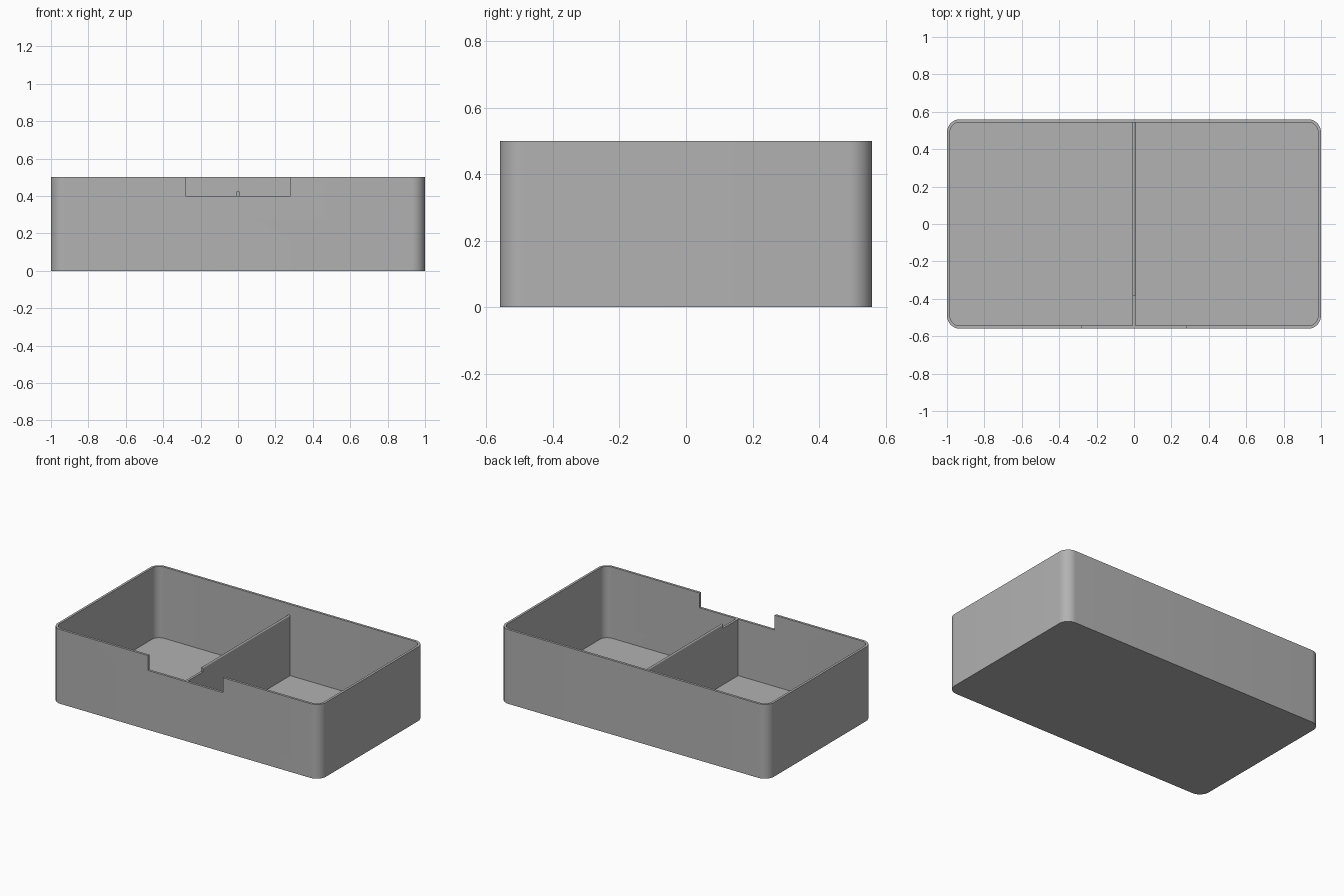
import bpy
import bmesh
from math import sin, cos, pi, radians

if "Cube" in bpy.data.objects:
    bpy.data.objects.remove(bpy.data.objects["Cube"], do_unlink=True)

LENGTH, DEPTH, HEIGHT = 2.0, 1.12, 0.5
WALL, FLOOR, RADIUS = 0.016, 0.02, 0.07
NOTCH_HALF, NOTCH_Z, NOTCH_REACH = 0.28, 0.4, -0.385
DIVIDER_HALF, DIVIDER_TOP = 0.008, 0.428

grey = bpy.data.materials.new("plain grey")
grey.use_nodes = True
colour = (0.445, 0.445, 0.445, 1)
grey.diffuse_color = colour
grey.node_tree.nodes["Principled BSDF"].inputs["Base Color"].default_value = colour


def rounded_rectangle(half_x, half_y, radius, steps=12):
    corners = [(1, 1), (-1, 1), (-1, -1), (1, -1)]
    points = []
    for i, (sx, sy) in enumerate(corners):
        for k in range(steps + 1):
            a = (i + k / steps) * pi / 2
            points.append((sx * (half_x - radius) + radius * cos(a),
                           sy * (half_y - radius) + radius * sin(a)))
    return points


def prism(name, points, start, end, along="z"):
    """Extrude a flat outline along z, or an (x, z) outline along y."""
    place = (lambda p, t: (p[0], p[1], t)) if along == "z" else (lambda p, t: (p[0], t, p[1]))
    bm = bmesh.new()
    bottom = [bm.verts.new(place(p, start)) for p in points]
    top = [bm.verts.new(place(p, end)) for p in points]
    bm.faces.new(bottom)
    bm.faces.new(top)
    for i in range(len(points)):
        j = (i + 1) % len(points)
        bm.faces.new((bottom[i], bottom[j], top[j], top[i]))
    bmesh.ops.recalc_face_normals(bm, faces=bm.faces)
    mesh = bpy.data.meshes.new(name)
    bm.to_mesh(mesh)
    bm.free()
    mesh.materials.append(grey)
    obj = bpy.data.objects.new(name, mesh)
    bpy.context.collection.objects.link(obj)
    return obj


def select(obj):
    bpy.ops.object.select_all(action="DESELECT")
    obj.select_set(True)
    bpy.context.view_layer.objects.active = obj


def cut(target, cutter):
    cutter.hide_render = True
    mod = target.modifiers.new("cut", "BOOLEAN")
    mod.operation = "DIFFERENCE"
    mod.solver = "EXACT"
    mod.object = cutter
    select(target)
    bpy.ops.object.modifier_apply(modifier=mod.name)
    bpy.data.objects.remove(cutter, do_unlink=True)


def rectangle(half, low, high):
    return [(-half, low), (half, low), (half, high), (-half, high)]


# Open tray with rounded upright corners
tray = prism("tray", rounded_rectangle(LENGTH / 2, DEPTH / 2, RADIUS), 0, HEIGHT)
cavity = rounded_rectangle(LENGTH / 2 - WALL, DEPTH / 2 - WALL, RADIUS - WALL)
cut(tray, prism("cavity_cutter", cavity, FLOOR, HEIGHT + 0.1))

# Finger notch in the front wall
notch = rectangle(NOTCH_HALF, NOTCH_Z, HEIGHT + 0.1)
cut(tray, prism("notch_cutter", notch, -DEPTH / 2 - 0.1, NOTCH_REACH, "y"))

# Divider with a rounded top edge, lowered behind the notch
wall_inside = DEPTH / 2 - WALL / 2
arc = [(DIVIDER_HALF * cos(pi * k / 8),
        DIVIDER_TOP - DIVIDER_HALF + DIVIDER_HALF * sin(pi * k / 8)) for k in range(9)]
outline = [(-DIVIDER_HALF, FLOOR / 2), (DIVIDER_HALF, FLOOR / 2)] + arc
divider = prism("divider", outline, -wall_inside, wall_inside, "y")
step = rectangle(NOTCH_HALF, NOTCH_Z, HEIGHT)
cut(divider, prism("step_cutter", step, -DEPTH, NOTCH_REACH, "y"))

# Smooth corners, crisp edges
for part in (tray, divider):
    select(part)
    bpy.ops.object.shade_smooth_by_angle(angle=radians(30))
